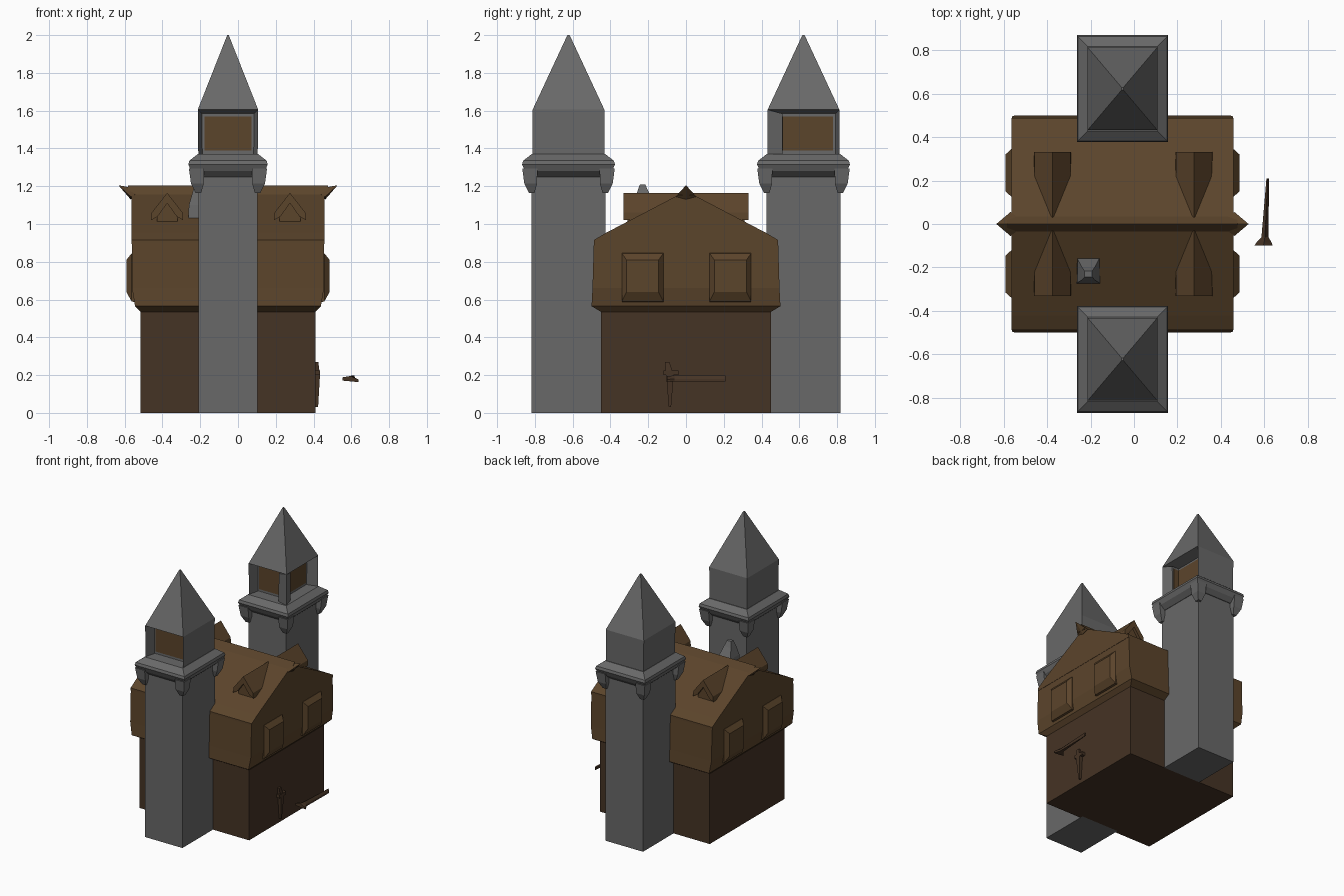
import bpy, bmesh
from mathutils import Vector

if "Cube" in bpy.data.objects:
    bpy.data.objects.remove(bpy.data.objects["Cube"])

CX = -0.053  # centre line of house and towers


def material(name, rgb):
    m = bpy.data.materials.new(name)
    m.diffuse_color = (*rgb, 1)
    m.use_nodes = True
    m.node_tree.nodes["Principled BSDF"].inputs["Base Color"].default_value = m.diffuse_color
    return m


BROWN = material("brown_wood", (0.105, 0.058, 0.024))
DARK = material("dark_wood", (0.06, 0.033, 0.018))
STONE = material("grey_stone", (0.14, 0.14, 0.14))


def finish(name, bm, mat):
    bmesh.ops.recalc_face_normals(bm, faces=bm.faces)
    me = bpy.data.meshes.new(name)
    bm.to_mesh(me)
    bm.free()
    me.materials.append(mat)
    ob = bpy.data.objects.new(name, me)
    bpy.context.collection.objects.link(ob)
    return ob


def skin(bm, rings):
    """Join equal-length closed rings of points and cap both ends."""
    vs = [[bm.verts.new(p) for p in r] for r in rings]
    n = len(vs[0])
    for a, b in zip(vs, vs[1:]):
        for i in range(n):
            j = (i + 1) % n
            bm.faces.new((a[i], a[j], b[j], b[i]))
    bm.faces.new(vs[0])
    bm.faces.new(vs[-1])


def rect_loft(name, levels, mat, recess=()):
    """levels: (z, centre x, centre y, half x, half y)."""
    bm = bmesh.new()
    skin(bm, [[(x + sx * hx, y + sy * hy, z) for sx, sy in
               ((-1, -1), (1, -1), (1, 1), (-1, 1))] for z, x, y, hx, hy in levels])
    bmesh.ops.recalc_face_normals(bm, faces=bm.faces)
    for d in recess:
        f = [f for f in bm.faces if f.normal.dot(Vector(d)) > 0.98]
        bmesh.ops.inset_individual(bm, faces=f, thickness=0.03)
        bmesh.ops.translate(bm, verts=f[0].verts, vec=Vector(d) * -0.08)
    return finish(name, bm, mat)


def prism(name, profile, axis, stations, mat):
    """profile (across, z) swept along axis between the stations."""
    bm = bmesh.new()
    skin(bm, [[(s, a, z) if axis == "x" else (a, s, z) for a, z in profile]
              for s in stations])
    return finish(name, bm, mat)


# House: ground storey and jettied upper storey
rect_loft("ground_storey", [(0, CX, 0, .462, .45), (.56, CX, 0, .462, .45)], DARK)
rect_loft("upper_storey", [(.535, CX, 0, .462, .45), (.565, CX, 0, .492, .5),
                           (.66, CX, 0, .508, .495), (.90, CX, 0, .508, .488)], BROWN)

# Gabled roof with a kicked eave
prism("roof", [(-.488, .895), (-.488, .915), (-.42, .955), (0, 1.175),
               (.42, .955), (.488, .915), (.488, .895)],
      "x", (CX - .51, CX + .51), BROWN)

# Pointed ridge caps
for s in (-1, 1):
    bm = bmesh.new()
    bx = CX + s * .44
    gx = CX + s * .515
    base = [bm.verts.new(p) for p in ((bx, 0, 1.18), (gx, -.055, 1.145),
                                      (gx, 0, 1.13), (gx, .055, 1.145))]
    tip = bm.verts.new((CX + s * .58, 0, 1.205))
    for a, b in zip(base, base[1:] + base[:1]):
        bm.faces.new((a, b, tip))
    bm.faces.new(base)
    finish("ridge_finial", bm, BROWN)
prism("ridge_cap", [(-.04, 1.15), (0, 1.205), (.04, 1.15)], "x",
      (CX - .53, CX + .53), BROWN)

# Dormers, running through the roof to both slopes
for x in (-.375, .275):
    prism("dormer_body", [(x - .055, .96), (x + .055, .96), (x + .055, 1.06),
                          (x, 1.12), (x - .055, 1.06)], "y", (-.31, .31), BROWN)
    prism("dormer_roof", [(x - .085, 1.02), (x - .082, 1.06), (x, 1.165), (x + .082, 1.06),
                          (x + .085, 1.02), (x + .05, 1.04), (x, 1.11), (x - .05, 1.04)],
          "y", (-.33, .33), BROWN)

# Shallow bay windows on the gable ends
for s in (-1, 1):
    for y in (-.23, .235):
        w = CX + s * .50
        bm = bmesh.new()
        skin(bm, [[(CX + s * dx, y + a * hy, z0 if b < 0 else z1)
                   for a, b in ((-1, -1), (1, -1), (1, 1), (-1, 1))]
                  for dx, hy, z0, z1 in ((.49, .11, .585, .85), (.51, .11, .59, .845),
                                         (.538, .085, .64, .81))])
        finish("bay_window", bm, BROWN)

# Chimney
rect_loft("chimney", [(1.0, -.21, -.21, .055, .065), (1.1, -.21, -.215, .05, .055),
                      (1.17, -.21, -.228, .03, .03), (1.21, -.21, -.23, .018, .014)], STONE)

# Towers: shaft, flared collar, corner corbels, belfry and spire
for s in (-1, 1):
    y = s * .622
    rect_loft("tower_shaft", [(0, CX, y, .157, .195), (1.29, CX, y, .157, .195)], STONE)
    rect_loft("tower_collar", [(1.25, CX, y, .16, .2), (1.28, CX, y, .195, .23),
                               (1.315, CX, y, .21, .246), (1.335, CX, y, .205, .24),
                               (1.37, CX, y, .16, .195)], STONE)
    for a in (-1, 1):
        for b in (-1, 1):
            px, py = CX + a * .157, y + b * .195
            rect_loft("corbel", [(1.165, px, py, .015, .015),
                                 (1.215, px + a * .005, py + b * .005, .034, .034),
                                 (1.295, px + a * .01, py + b * .01, .04, .04)], STONE)
    rect_loft("belfry", [(1.35, CX, y, .157, .19), (1.605, CX, y, .16, .19)], STONE,
              [(0, -1, 0)] if s < 0 else [(0, -1, 0), (1, 0, 0)])
    rect_loft("spire", [(1.605, CX, y, .16, .19), (2.0, CX, y, .004, .006)], STONE)
    # dark lining behind the openings
    rect_loft("belfry_panel", [(1.39, CX, y - .112, .125, .003),
                               (1.57, CX, y - .112, .125, .003)], BROWN)
    if s > 0:
        rect_loft("belfry_side_panel", [(1.39, CX + .079, y, .003, .155),
                                        (1.57, CX + .079, y, .003, .155)], BROWN)

# Sign post fixed to the right wall
rect_loft("sign_post", [(.03, .412, -.085, .012, .006), (.2, .42, -.085, .014, .02),
                        (.27, .415, -.1, .01, .012)], DARK)
rect_loft("sign_crosspiece", [(.2, .42, -.08, .014, .04), (.225, .42, -.08, .014, .04)], DARK)

# Loose hanging bar beside the wall
bm = bmesh.new()
skin(bm, [[(x - h, y, z - .012), (x + h, y, z - .02), (x + h, y, z - .006),
           (x, y, z + .012), (x - h, y, z + .005)]
          for y, x, h, z in ((-.1, .595, .042, .183), (-.085, .598, .035, .184),
                             (-.06, .602, .016, .186), (.21, .615, .006, .186))])
finish("hanging_bar", bm, DARK)
